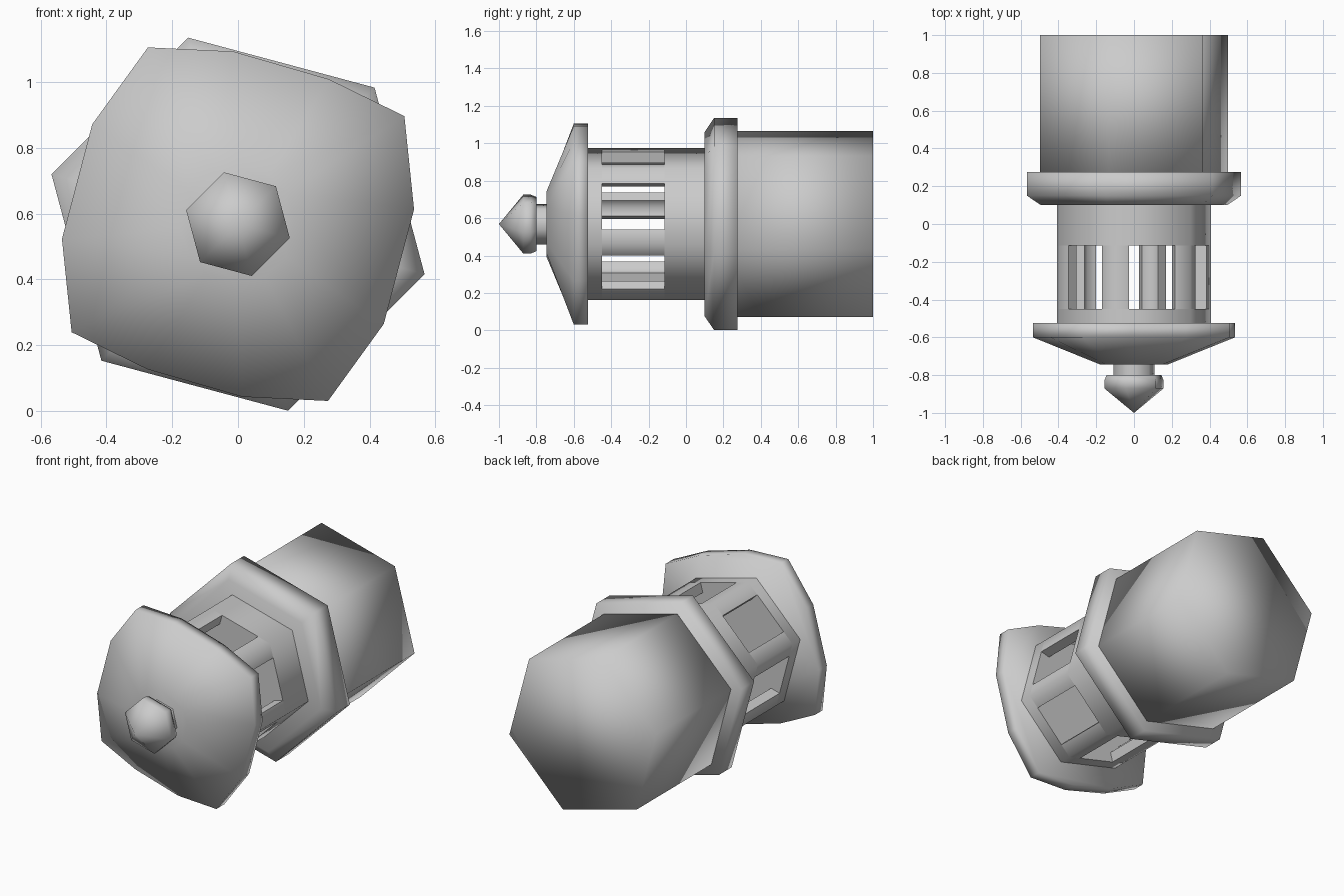
import bpy, bmesh
from math import cos, sin, radians

if "Cube" in bpy.data.objects:
    bpy.data.objects.remove(bpy.data.objects["Cube"])

Z0 = 0.568                                   # height of the lantern's axis
HEX = [45 + 60 * i for i in range(6)]        # corner directions of all hexagons


def pt(a, r):
    return (r * cos(radians(a)), r * sin(radians(a)))


def hexagon(r):
    return [pt(a, r) for a in HEX]


def loft(name, rings, tip=None, angle=180):
    """Skin closed (y, outline) rings along y; optional pointed front tip."""
    bm = bmesh.new()
    loops = [[bm.verts.new((x, y, Z0 + z)) for x, z in o] for y, o in rings]
    n = len(loops[0])
    for a, b in zip(loops, loops[1:]):
        for i in range(n):
            j = (i + 1) % n
            bm.faces.new((a[i], a[j], b[j], b[i]))
    if tip is None:
        bm.faces.new(loops[0])
    else:
        t = bm.verts.new((0, tip, Z0))
        for i in range(n):
            bm.faces.new((t, loops[0][i], loops[0][(i + 1) % n]))
    bm.faces.new(loops[-1][::-1])
    bmesh.ops.recalc_face_normals(bm, faces=bm.faces)
    limit = radians(angle)
    for f in bm.faces:
        f.smooth = True
    for e in bm.edges:
        e.smooth = e.calc_face_angle(0) <= limit
    me = bpy.data.meshes.new(name)
    bm.to_mesh(me)
    bm.free()
    ob = bpy.data.objects.new(name, me)
    bpy.context.collection.objects.link(ob)
    return ob


def hex_loft(name, profile, **kw):
    return loft(name, [(y, hexagon(r)) for y, r in profile], **kw)


# Finial and its neck
hex_loft("finial", [(-0.87, 0.163), (-0.83, 0.163), (-0.80, 0.15)], tip=-1.0)
hex_loft("finial_neck", [(-0.81, 0.112), (-0.74, 0.112)], angle=65)

# Roof: uneven twelve-sided outline with half-turn symmetry
half = [(117, .603), (91.5, .525), (58, .52), (33, .603), (4.8, .537), (-34.4, .537)]
rim = half + [(a - 180, r) for a, r in half]
outer = [pt(a, r) for a, r in rim]
cap = [pt(a, 0.177) for a, r in rim]
loft("roof", [(-0.745, cap), (-0.60, outer), (-0.525, outer)])

# Cage: two solid bands joined by six corner posts
R, T = 0.421, 0.06
hex_loft("cage_upper_band", [(-0.54, R), (-0.45, R)], angle=65)
hex_loft("cage_lower_band", [(-0.115, R), (0.12, R)], angle=65)
for k, a in enumerate(HEX):
    c = pt(a, R)
    sides = []
    for s in (-1, 1):
        nb, nrm = pt(a + 60 * s, R), pt(a + 30 * s, T)
        o = tuple(c[i] + 0.2 * (nb[i] - c[i]) for i in (0, 1))
        sides.append((o, tuple(o[i] - nrm[i] for i in (0, 1))))
    inner = pt(a, R - T / cos(radians(30)))
    (o1, i1), (o2, i2) = sides
    section = [c, o2, i2, inner, i1, o1]
    loft(f"cage_post_{k + 1}", [(-0.45, section), (-0.115, section)], angle=65)

# Collar and large base body
hex_loft("collar", [(0.10, 0.51), (0.15, 0.587), (0.275, 0.587)])
hex_loft("base_body", [(0.26, 0.515), (1.0, 0.515)])
